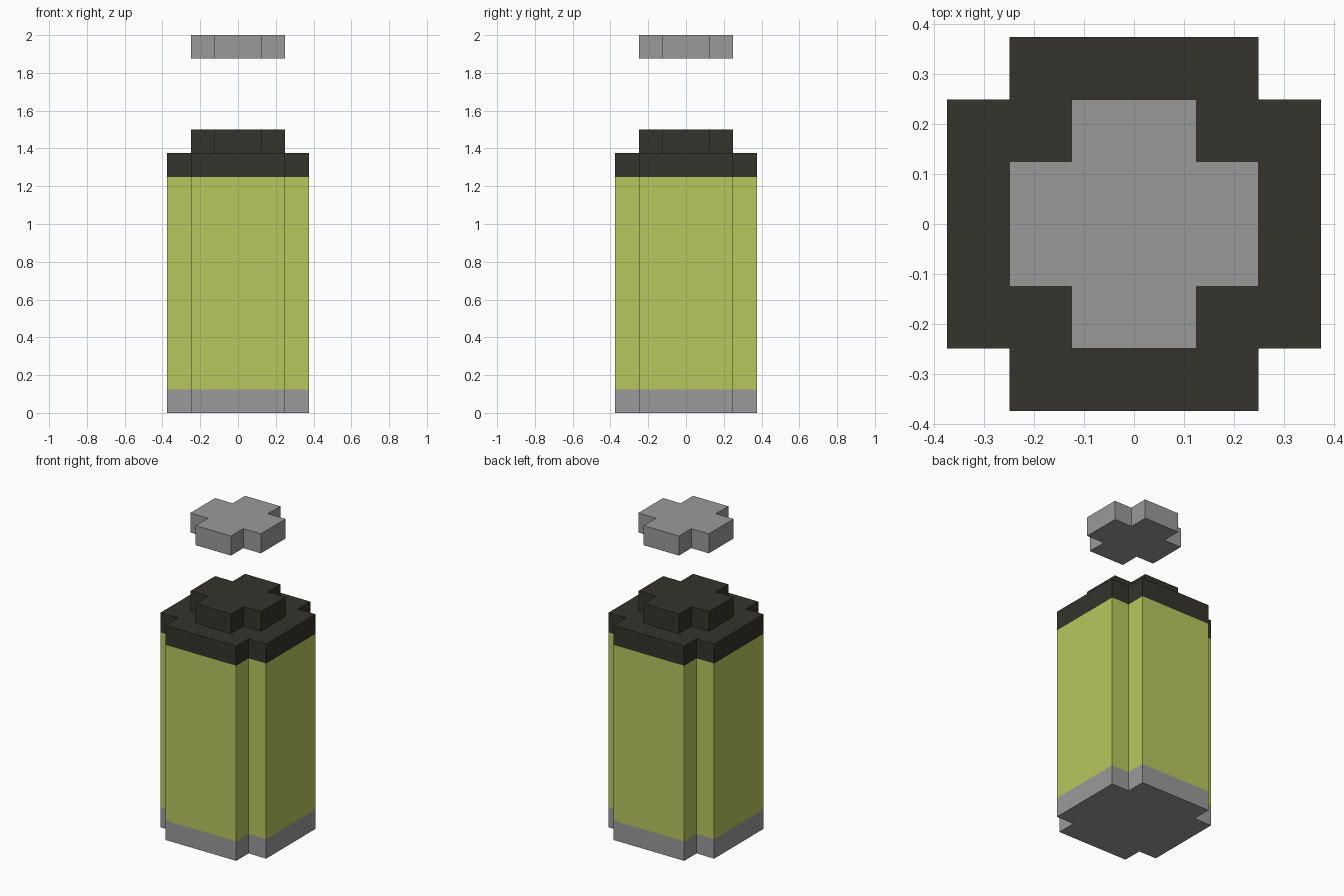
import bpy
import bmesh

# Remove the default cube
cube = bpy.data.objects.get("Cube")
if cube:
    bpy.data.objects.remove(cube, do_unlink=True)


def make_material(name, rgb):
    mat = bpy.data.materials.new(name)
    mat.use_nodes = True
    colour = (*rgb, 1.0)
    mat.diffuse_color = colour
    mat.node_tree.nodes["Principled BSDF"].inputs["Base Color"].default_value = colour
    return mat


GREY = make_material("grey metal", (0.323, 0.323, 0.323))
GREEN = make_material("yellow green", (0.479, 0.571, 0.107))
DARK = make_material("dark charcoal", (0.036, 0.033, 0.025))


def cross_outline(outer, inner):
    """Plus-shaped outline, counter-clockwise from above."""
    points = []
    x, y = 1, 0
    for _ in range(4):
        # One notched corner, turned a quarter each time
        for along, across in ((outer, inner), (inner, inner), (inner, outer)):
            points.append((along * x - across * y, along * y + across * x))
        x, y = -y, x
    return points


def cross_prism(name, outer, inner, heights, materials, bottom=True):
    """Stacked bands of one cross section, one material per band."""
    bm = bmesh.new()
    outline = cross_outline(outer, inner)
    rings = [[bm.verts.new((x, y, z)) for x, y in outline] for z in heights]
    count = len(outline)
    for band, (low, high) in enumerate(zip(rings, rings[1:])):
        for i in range(count):
            j = (i + 1) % count
            face = bm.faces.new((low[i], low[j], high[j], high[i]))
            face.material_index = band
    bm.faces.new(rings[-1]).material_index = len(materials) - 1
    if bottom:
        bm.faces.new(rings[0][::-1])
    mesh = bpy.data.meshes.new(name)
    bm.to_mesh(mesh)
    bm.free()
    for mat in materials:
        mesh.materials.append(mat)
    obj = bpy.data.objects.new(name, mesh)
    bpy.context.collection.objects.link(obj)
    return obj


# Canister with grey base, green wall and dark shoulder
cross_prism("canister_body", 0.375, 0.25, (0, 0.125, 1.25, 1.375), (GREY, GREEN, DARK))

# Raised neck on the shoulder
cross_prism("neck", 0.25, 0.125, (1.375, 1.5), (DARK,), bottom=False)

# Cap floating above the neck
cross_prism("floating_cap", 0.25, 0.125, (1.875, 2.0), (GREY,))
